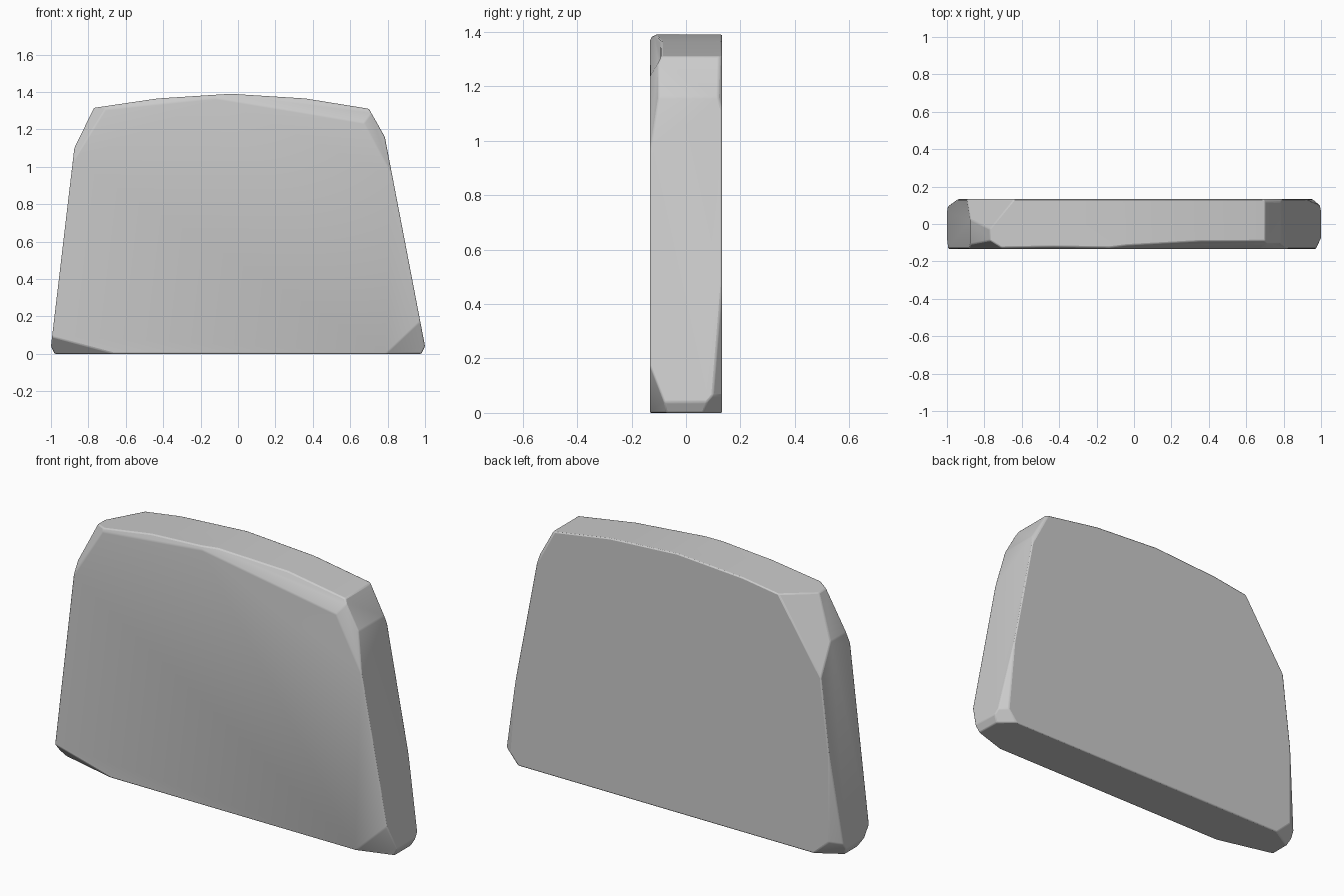
import bpy, bmesh
from math import radians
from mathutils import Vector

if "Cube" in bpy.data.objects:
    bpy.data.objects.remove(bpy.data.objects["Cube"])

F, B = -0.133, 0.133            # front and back faces
CENTRE = Vector((0, 0, 0.6))

# Slab outline in x, z
outline = [(-0.98, 0), (0.98, 0), (1, 0.04), (0.785, 1.16), (0.70, 1.31),
           (0.36, 1.365), (-0.04, 1.39), (-0.43, 1.365), (-0.77, 1.315),
           (-0.875, 1.1), (-1, 0.04)]

bm = bmesh.new()
face = bm.faces.new([bm.verts.new((x, F, z)) for x, z in outline])
ext = bmesh.ops.extrude_face_region(bm, geom=[face])
bmesh.ops.translate(bm, vec=(0, B - F, 0),
                    verts=[v for v in ext["geom"] if isinstance(v, bmesh.types.BMVert)])
bmesh.ops.recalc_face_normals(bm, faces=bm.faces)
if not any(f.normal.y < -0.9 for f in bm.faces):
    bm.faces.new([v for v in bm.verts if v.co.y < 0])


def chip(p, q, r):
    """Break off everything beyond the plane through three points."""
    p, q, r = Vector(p), Vector(q), Vector(r)
    n = (q - p).cross(r - p).normalized()
    if n.dot(CENTRE - p) > 0:
        n = -n
    cut = bmesh.ops.bisect_plane(bm, geom=bm.verts[:] + bm.edges[:] + bm.faces[:],
                                 dist=1e-5, plane_co=p, plane_no=n, clear_outer=True)
    edges = [e for e in cut["geom_cut"] if isinstance(e, bmesh.types.BMEdge)]
    bmesh.ops.holes_fill(bm, edges=edges, sides=0)


# Foot corners
chip((-0.66, F, 0), (-0.99, F, 0.09), (-0.99, -0.05, 0))
chip((0.79, F, 0), (0.97, F, 0.17), (1, -0.08, 0.04))
chip((0.90, B, 0), (0.985, B, 0.1), (0.985, 0.06, 0))
chip((-0.85, B, 0), (-0.98, B, 0.12), (-0.99, 0.05, 0))
# Worn rear side edges
chip((0.914, B, 0.5), (0.96, B, 0), (0.995, 0.1, 0.05))
chip((-0.94, B, 0.55), (-0.94, B, 0), (-1, 0.09, 0.05))
# Broken shoulders
chip((-0.64, B, 1.335), (-0.86, B, 1.0), (-0.82, 0, 1.21))
chip((-0.72, F, 1.29), (-0.87, F, 1.05), (-0.83, -0.1, 1.19))
chip((0.66, F, 1.26), (0.80, F, 1.0), (0.785, -0.1, 1.16))
chip((0.70, B, 1.29), (0.785, B, 1.13), (0.75, 0.115, 1.23))
# Worn front edges of the crown
chip((-0.05, F, 1.355), (0.7, F, 1.23), (0.7, -0.09, 1.31))
chip((-0.04, F, 1.375), (-0.77, F, 1.30), (-0.43, -0.12, 1.365))

bmesh.ops.remove_doubles(bm, verts=bm.verts, dist=0.002)
bmesh.ops.recalc_face_normals(bm, faces=bm.faces)
mesh = bpy.data.meshes.new("stone_slab")
bm.to_mesh(mesh)
bm.free()
slab = bpy.data.objects.new("stone_slab", mesh)
bpy.context.collection.objects.link(slab)

# Softened edges
bevel = slab.modifiers.new("soft_edges", "BEVEL")
bevel.width = 0.006
bevel.segments = 2
bevel.limit_method = "ANGLE"
bevel.angle_limit = radians(15)

bpy.context.view_layer.objects.active = slab
slab.select_set(True)
bpy.ops.object.shade_smooth_by_angle(angle=radians(30))
